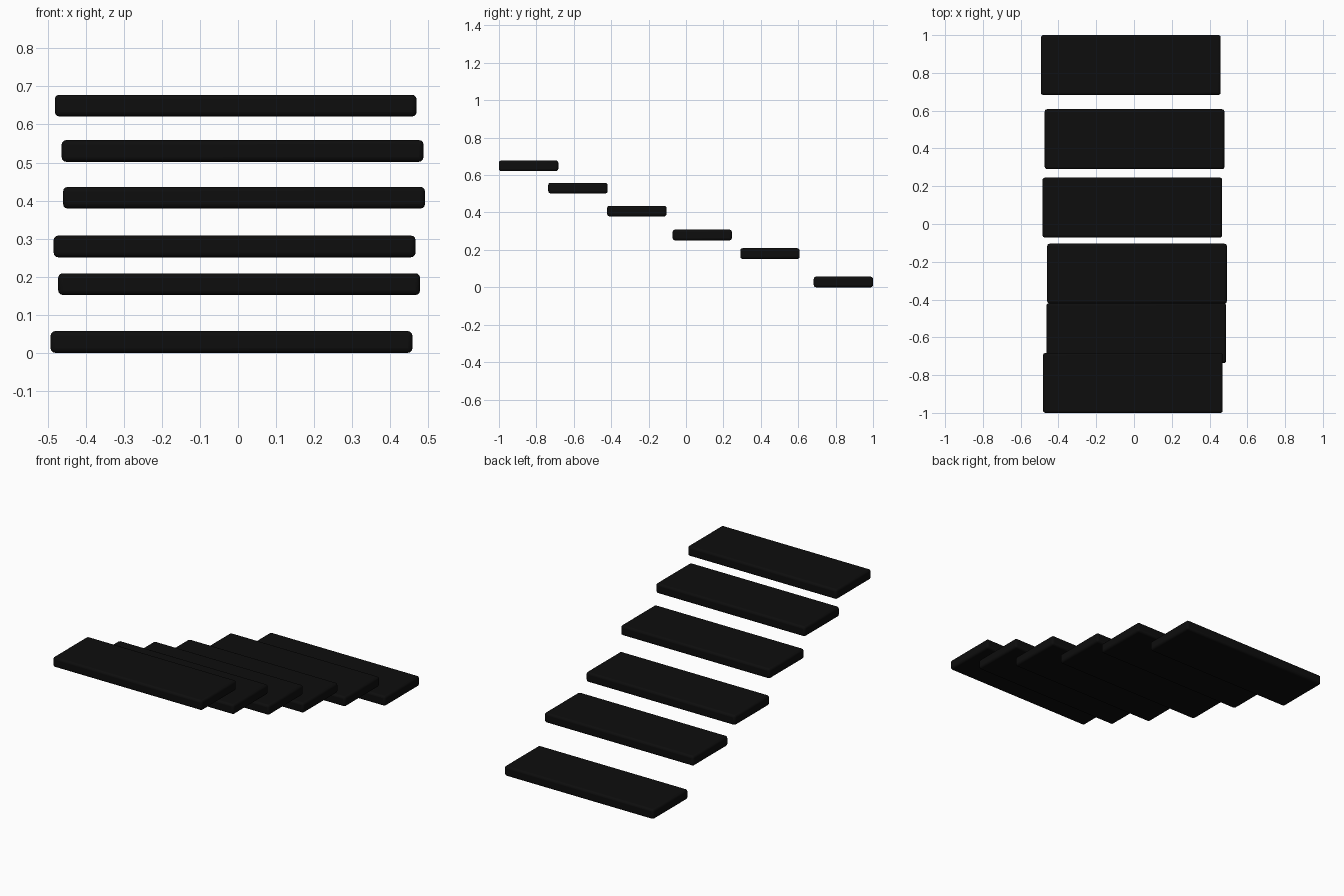
import bpy

if "Cube" in bpy.data.objects:
    bpy.data.objects.remove(bpy.data.objects["Cube"])

# Near-black tread finish
black = bpy.data.materials.new("black")
black.diffuse_color = (0.004, 0.004, 0.004, 1)
black.use_nodes = True
black.node_tree.nodes["Principled BSDF"].inputs["Base Color"].default_value = black.diffuse_color

WIDTH, DEPTH, THICK = 0.951, 0.317, 0.057


def tread(index, x, y, bottom):
    """One floating stair slab with softened edges."""
    bpy.ops.mesh.primitive_cube_add(size=1, location=(x, y, bottom + THICK / 2))
    slab = bpy.context.object
    slab.name = f"stair_tread_{index}"
    slab.scale = (WIDTH, DEPTH, THICK)
    bpy.ops.object.transform_apply(location=False, rotation=False, scale=True)
    bevel = slab.modifiers.new("soft_edges", "BEVEL")
    bevel.width = 0.012
    bevel.segments = 3
    slab.data.materials.append(black)
    bpy.ops.object.shade_smooth_by_angle()


# Slightly irregular flight, lowest tread at the back: x, y, underside height
steps = [
    (-0.017, 0.8415, 0.0),
    (0.003, 0.449, 0.152),
    (-0.009, 0.087, 0.251),
    (0.016, -0.263, 0.379),
    (0.012, -0.578, 0.502),
    (-0.006, -0.8415, 0.621),
]
for i, step in enumerate(steps, 1):
    tread(i, *step)
